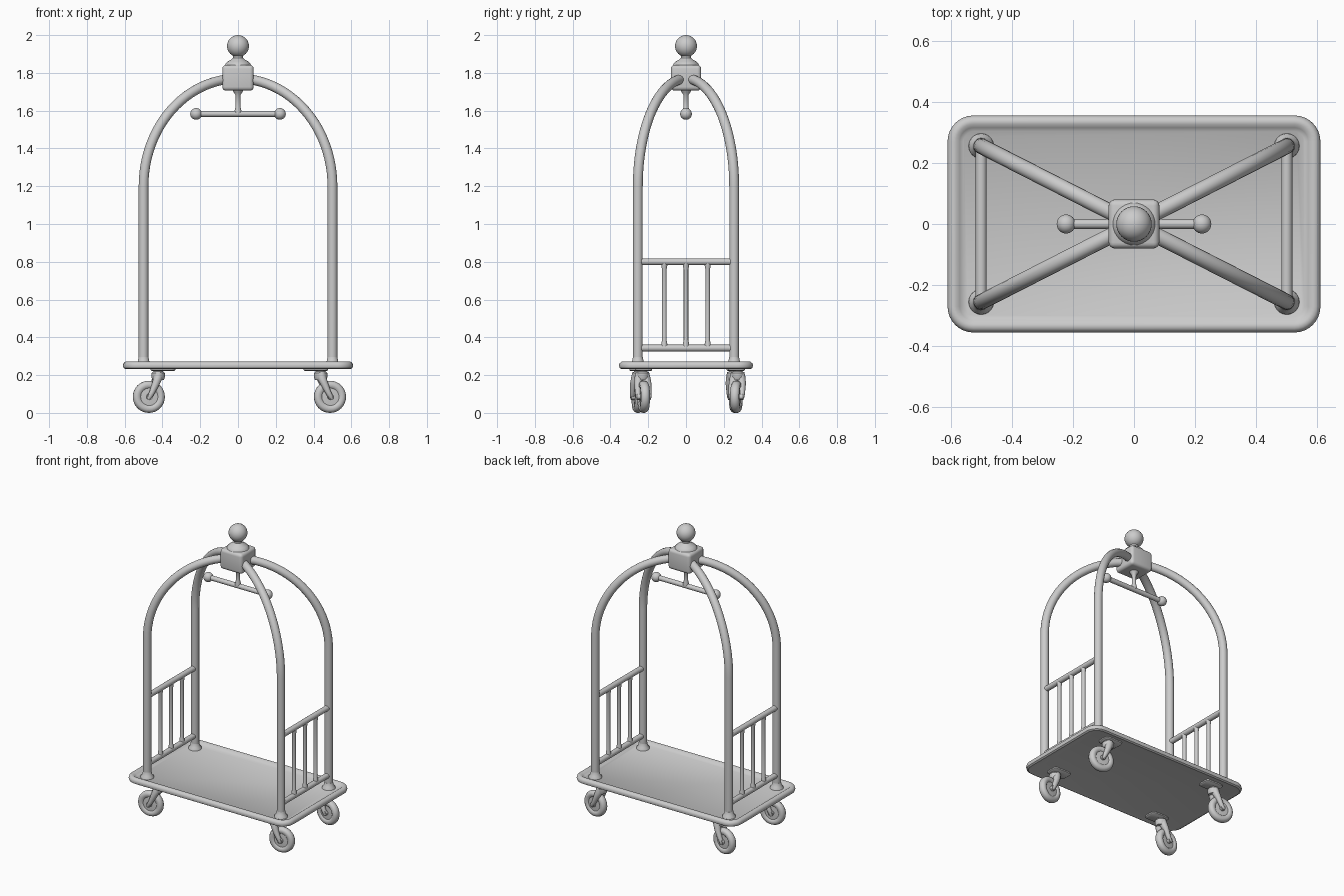
import bpy, bmesh
from math import sin, cos, pi, radians
from mathutils import Matrix, Vector

if "Cube" in bpy.data.objects:
    bpy.data.objects.remove(bpy.data.objects["Cube"])


def finish(name, bm, angle=40):
    bmesh.ops.remove_doubles(bm, verts=bm.verts, dist=1e-5)
    bmesh.ops.recalc_face_normals(bm, faces=bm.faces)
    me = bpy.data.meshes.new(name)
    bm.to_mesh(me)
    bm.free()
    ob = bpy.data.objects.new(name, me)
    bpy.context.collection.objects.link(ob)
    bpy.ops.object.select_all(action='DESELECT')
    ob.select_set(True)
    bpy.context.view_layer.objects.active = ob
    bpy.ops.object.shade_smooth_by_angle(angle=radians(angle))
    return ob


def loft(name, rings, matrix=Matrix(), angle=40):
    """Skin a stack of closed rings and cap both ends."""
    bm = bmesh.new()
    vs = [[bm.verts.new(matrix @ Vector(p)) for p in r] for r in rings]
    n = len(vs[0])
    for a, b in zip(vs, vs[1:]):
        for i in range(n):
            j = (i + 1) % n
            bm.faces.new((a[i], a[j], b[j], b[i]))
    bm.faces.new(vs[0])
    bm.faces.new(vs[-1])
    return finish(name, bm, angle)


def lathe(name, profile, matrix=Matrix(), seg=32, angle=40):
    """Turn (radius, height) points around z."""
    rings = [[(r * cos(2 * pi * i / seg), r * sin(2 * pi * i / seg), z)
              for i in range(seg)] for r, z in profile]
    return loft(name, rings, matrix, angle)


def ball(name, centre, r):
    bm = bmesh.new()
    bmesh.ops.create_uvsphere(bm, u_segments=32, v_segments=16, radius=r,
                              matrix=Matrix.Translation(centre))
    return finish(name, bm)


def tube(name, points, r, radii=None, matrix=Matrix()):
    """Round bar along a path, turned into a mesh."""
    cu = bpy.data.curves.new(name, 'CURVE')
    cu.dimensions = '3D'
    cu.bevel_depth = r
    cu.bevel_resolution = 6
    cu.use_fill_caps = True
    sp = cu.splines.new('POLY')
    sp.points.add(len(points) - 1)
    for i, p in enumerate(points):
        sp.points[i].co = (*(matrix @ Vector(p)), 1)
        sp.points[i].radius = radii[i] if radii else 1
    tmp = bpy.data.objects.new(name + "_path", cu)
    bpy.context.collection.objects.link(tmp)
    bpy.context.view_layer.update()
    me = tmp.evaluated_get(bpy.context.evaluated_depsgraph_get()).to_mesh()
    bm = bmesh.new()
    bm.from_mesh(me)
    bpy.data.objects.remove(tmp)
    return finish(name, bm)


def rounded_rect(hx, hy, r, z, n=8):
    pts = []
    for k, (sx, sy) in enumerate([(1, 1), (-1, 1), (-1, -1), (1, -1)]):
        for i in range(n + 1):
            a = (k + i / n) * pi / 2
            pts.append((sx * (hx - r) + r * cos(a), sy * (hy - r) + r * sin(a), z))
    return pts


PX, PY = 0.50, 0.255          # post positions

# Platform: flat deck with a rounded raised rim
rim = [(0.03, 0.235), (0.014, 0.232), (0.004, 0.238), (0, 0.25), (0.004, 0.263),
       (0.014, 0.271), (0.028, 0.271), (0.04, 0.262), (0.052, 0.254)]
loft("deck", [rounded_rect(0.61 - d, 0.355 - d, 0.085 - d, z) for d, z in rim])

# Two arches crossing on the diagonals
for side, label in ((1, "a"), (-1, "b")):
    half = [(PX * cos(t), side * PY * cos(t), 1.20 + 0.57 * sin(t))
            for t in (pi * i / 48 for i in range(49))]
    path = [(PX, side * PY, 0.245)] + half + [(-PX, -side * PY, 0.245)]
    tube("arch_" + label, path, 0.026)

# Flared collars where the posts meet the deck
for sx in (1, -1):
    for sy in (1, -1):
        lathe("post_collar", [(0.042, 0.248), (0.04, 0.262), (0.031, 0.272), (0.026, 0.295)],
              Matrix.Translation((sx * PX, sy * PY, 0)))

# End railings
for sx in (1, -1):
    x = sx * PX
    for z, label in ((0.80, "top_rail"), (0.343, "bottom_rail")):
        tube(label, [(x, -PY, z), (x, PY, z)], 0.018)
    for y in (-0.115, 0, 0.115):
        tube("baluster", [(x, y, z) for z in (0.343, 0.37, 0.385, 0.76, 0.775, 0.80)],
             0.012, [1.4, 1.3, 1, 1, 1.3, 1.4])

# Crown block with domed cap, neck and ball finial
bm = bmesh.new()
bmesh.ops.create_cube(bm, size=1, matrix=Matrix.Translation((0, 0, 1.774))
                      @ Matrix.Diagonal((0.166, 0.16, 0.136, 1)))
bmesh.ops.bevel(bm, geom=bm.edges[:], offset=0.02, segments=4, profile=0.5, affect='EDGES')
finish("crown_block", bm)
lathe("crown_cap", [(0.072, 1.83), (0.068, 1.845), (0.055, 1.86), (0.036, 1.87),
                    (0.026, 1.88), (0.026, 1.90)])
ball("finial", (0, 0, 1.942), 0.058)

# Hanging T-bar with ball ends
lathe("hanger_stem", [(0.03, 1.71), (0.024, 1.698), (0.014, 1.685), (0.013, 1.62),
                      (0.018, 1.60), (0.018, 1.585)])
tube("hanger_bar", [(-0.22, 0, 1.583), (0.22, 0, 1.583)], 0.016)
for sx in (1, -1):
    ball("hanger_knob", (sx * 0.222, 0, 1.583), 0.031)

# Casters: wheel centre x, y and swivel angle
half_tyre = [(0.018, 0.018), (0.046, 0.016), (0.054, 0.023), (0.070, 0.024),
             (0.080, 0.017), (0.085, 0.006)]
tyre = half_tyre + [(r, -w) for r, w in reversed(half_tyre)]
for x, y, turn in ((0.487, -0.224, 8), (0.487, 0.267, -8), (-0.472, 0.26, 172), (-0.472, -0.255, 188)):
    m = Matrix.Translation((x, y, 0.085)) @ Matrix.Rotation(radians(turn), 4, 'Z')
    lathe("caster_wheel", tyre, m @ Matrix.Rotation(pi / 2, 4, 'X'))
    tube("caster_axle", [(0, -0.037, 0), (0, 0.037, 0)], 0.016, matrix=m)
    for sy in (1, -1):
        tube("caster_fork", [(-0.05, sy * 0.012, 0.125), (-0.046, sy * 0.018, 0.10),
                             (-0.034, sy * 0.026, 0.07), (-0.014, sy * 0.029, 0.025),
                             (0, sy * 0.029, 0), (0.008, sy * 0.028, -0.014)],
             0.02, [1.2, 1.2, 1, 0.75, 0.7, 0.4], m)
    lathe("caster_swivel", [(0.03, 0.09), (0.036, 0.105), (0.036, 0.125), (0.026, 0.135),
                            (0.028, 0.152)], m @ Matrix.Translation((-0.05, 0, 0)))
    # Mounting plate under the deck
    sx = 1 if x > 0 else -1
    loft("caster_plate", [[(px + x - sx * 0.075, py + y, z) for px, py, z in
                           rounded_rect(0.065 - d, 0.045 - d, 0.02, z, 4)]
                          for d, z in ((0.006, 0.222), (0, 0.227), (0, 0.238))])
